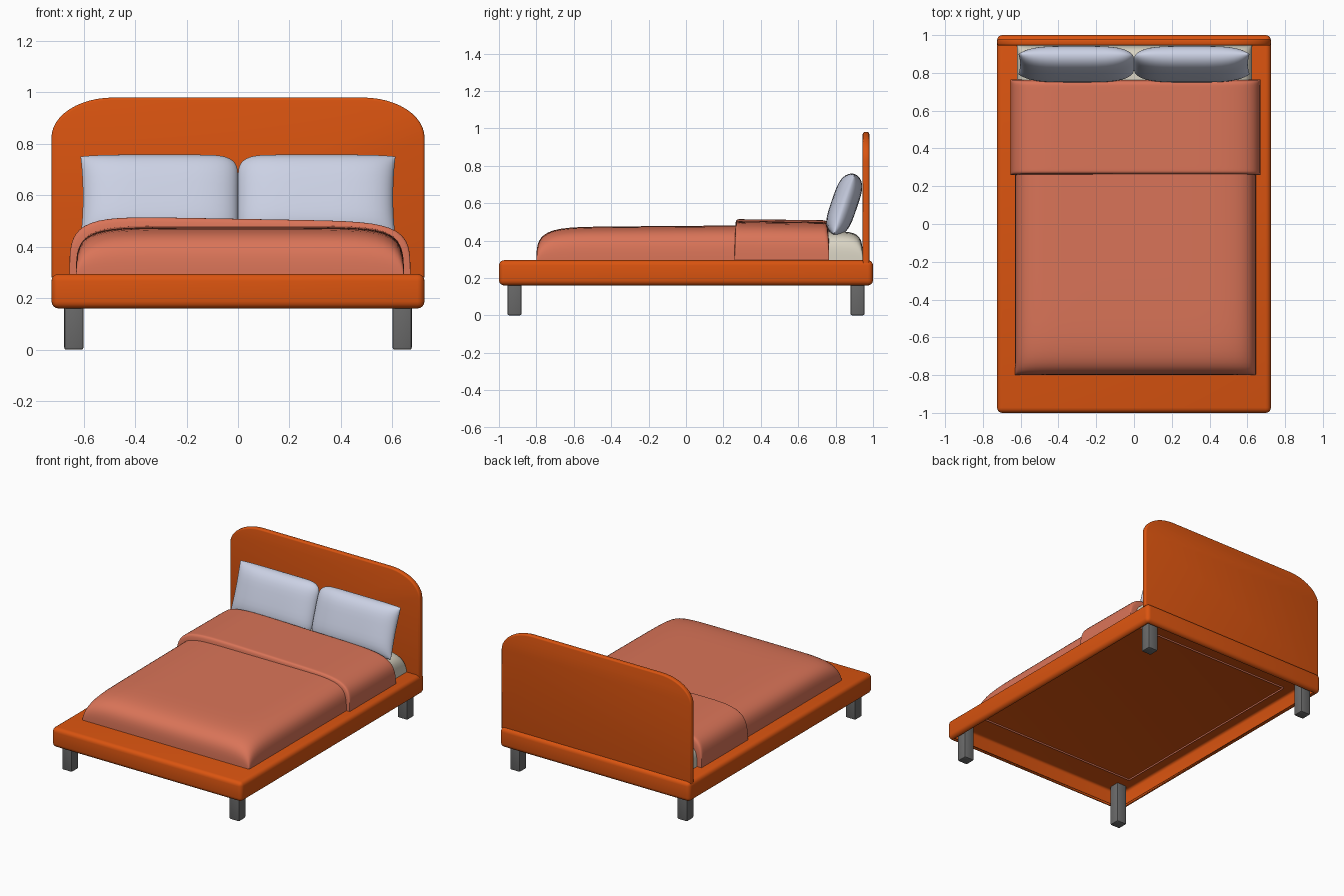
import bpy, bmesh, math
from mathutils import Matrix, Vector

if "Cube" in bpy.data.objects:
    bpy.data.objects.remove(bpy.data.objects["Cube"], do_unlink=True)


def material(name, rgb):
    m = bpy.data.materials.new(name)
    m.use_nodes = True
    m.diffuse_color = (*rgb, 1)
    m.node_tree.nodes["Principled BSDF"].inputs["Base Color"].default_value = (*rgb, 1)
    return m


orange = material("orange_wood", (0.70, 0.088, 0.005))
coral = material("coral_fabric", (0.70, 0.175, 0.098))
blue = material("pale_blue_fabric", (0.60, 0.64, 0.78))
cream = material("cream_fabric", (0.70, 0.66, 0.55))
grey = material("grey_metal", (0.15, 0.15, 0.15))


def finish(bm, name, mat, angle=40):
    me = bpy.data.meshes.new(name)
    bm.to_mesh(me)
    bm.free()
    ob = bpy.data.objects.new(name, me)
    bpy.context.collection.objects.link(ob)
    me.materials.append(mat)
    me.shade_smooth()
    me.set_sharp_from_angle(angle=math.radians(angle))
    return ob


def rounded_box(center, size, radius, segments):
    bm = bmesh.new()
    bmesh.ops.create_cube(bm, size=1, matrix=Matrix.Translation(center) @ Matrix.Diagonal((*size, 1)))
    bmesh.ops.bevel(bm, geom=bm.edges[:], offset=radius, segments=segments, profile=0.5, affect="EDGES")
    return bm


def spread(t):
    """Crowd grid lines towards both edges."""
    return math.copysign(1 - (1 - abs(t)) ** 3, t)


def soft_sheet(name, mat, xs, ys, base, top, power, front, back):
    """Draped cover that curves down to its base along every edge."""
    bm = bmesh.new()
    bmesh.ops.create_grid(bm, x_segments=36, y_segments=36, size=1)
    for v in bm.verts:
        u, w = spread(v.co.x), spread(v.co.y)
        x = sum(xs) / 2 + u * (xs[1] - xs[0]) / 2
        y = sum(ys) / 2 + w * (ys[1] - ys[0]) / 2
        edge = max(0, (1 - abs(u) ** power) * (1 - abs(w) ** (front if w < 0 else back)))
        v.co = (x, y, base + (top(x, y) - base) * edge ** 0.25)
    return finish(bm, name, mat, 60)


# Hollow platform, open underneath
bm = rounded_box((0, 0, 0.2275), (1.45, 2, 0.135), 0.028, 4)
bm.normal_update()
bmesh.ops.delete(bm, geom=[f for f in bm.faces if f.normal.z < -0.99], context="FACES")
frame = finish(bm, "bed_frame", orange)
shell = frame.modifiers.new("wall", "SOLIDIFY")
shell.thickness = 0.012
shell.offset = -1

# Headboard with elliptical upper corners
steps = 12
arc = [(0.485 + 0.24 * math.cos(a), 0.825 + 0.155 * math.sin(a))
       for a in (math.pi / 2 * i / steps for i in range(steps + 1))]
outline = [(0.725, 0.28)] + arc
outline += [(-x, z) for x, z in reversed(outline)]
bm = bmesh.new()
face = bm.faces.new([bm.verts.new((x, 0.945, z)) for x, z in outline])
ext = bmesh.ops.extrude_face_region(bm, geom=[face])
bmesh.ops.translate(bm, vec=(0, 0.035, 0), verts=[g for g in ext["geom"] if isinstance(g, bmesh.types.BMVert)])
bmesh.ops.recalc_face_normals(bm, faces=bm.faces[:])
rims = [e for e in bm.edges if abs(e.verts[0].co.y - e.verts[1].co.y) < 0.001]
bmesh.ops.bevel(bm, geom=rims, offset=0.01, segments=3, profile=0.5, affect="EDGES")
finish(bm, "headboard", orange)

# Legs reach up to the underside of the platform top
for side, sx in (("left", 1), ("right", -1)):
    for end, sy in (("front", -1), ("back", 1)):
        bm = rounded_box((sx * 0.638, sy * 0.917, 0.1425), (0.075, 0.074, 0.285), 0.008, 2)
        finish(bm, f"{end}_{side}_leg", grey)

# Mattress, blanket and folded upper part of the blanket
soft_sheet("mattress", cream, (-0.62, 0.625), (-0.78, 0.945), 0.285,
           lambda x, y: 0.45, 10, 20, 24)
soft_sheet("blanket", coral, (-0.63, 0.645), (-0.8, 0.74), 0.272,
           lambda x, y: 0.472 + 0.008 * (y + 0.8), 8, 9, 60)
soft_sheet("blanket_fold", coral, (-0.655, 0.67), (0.26, 0.765), 0.29,
           lambda x, y: 0.509 - 0.018 * x - 0.012 * (y - 0.26), 7, 60, 40)


def pillow(name, sx):
    """Two bulging sheets welded along a seam, leaned on the headboard."""
    bm = bmesh.new()
    for face_side in (1, -1):
        made = bmesh.ops.create_grid(bm, x_segments=28, y_segments=24, size=1)["verts"]
        for v in made:
            u, w = spread(v.co.x), spread(v.co.y)
            puff = max(0, (1 - u ** 4) * (1 - w ** 4)) ** 0.55
            inner = max(0, -u * sx)
            x = 0.306 * u * (1 - 0.03 * (1 - w * w) * max(0, u * sx) - 0.05 * inner * w ** 8)
            z = 0.172 * w * (1 - 0.16 * inner ** 10 - 0.03 * max(0, u * sx) ** 6)
            v.co = (x, face_side * 0.07 * puff, z)
    bmesh.ops.remove_doubles(bm, verts=bm.verts[:], dist=0.0002)
    bmesh.ops.recalc_face_normals(bm, faces=bm.faces[:])
    lean = Matrix.Rotation(math.radians(-19), 4, "X")
    bm.transform(Matrix.Translation(Vector((sx * 0.306, 0.846, 0.593))) @ lean)
    finish(bm, name, blue, 75)


pillow("left_pillow", 1)
pillow("right_pillow", -1)
